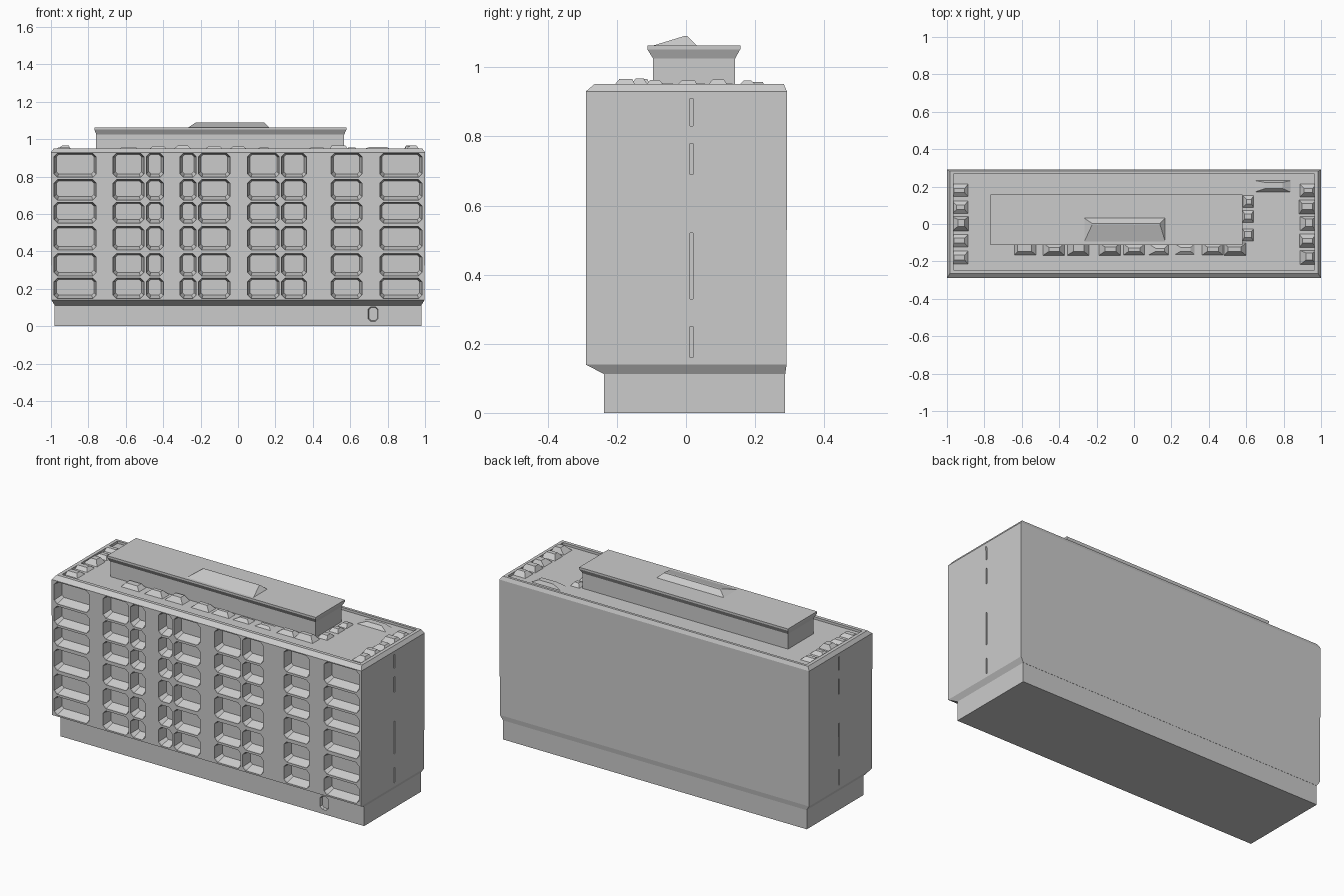
import bpy, bmesh, random
from mathutils import Vector

if "Cube" in bpy.data.objects:
    bpy.data.objects.remove(bpy.data.objects["Cube"])

random.seed(4)


def finish(bm, name, hidden=False):
    bmesh.ops.recalc_face_normals(bm, faces=bm.faces)
    me = bpy.data.meshes.new(name)
    bm.to_mesh(me)
    bm.free()
    ob = bpy.data.objects.new(name, me)
    bpy.context.collection.objects.link(ob)
    if hidden:
        ob.hide_render = True
        ob.hide_viewport = True
        ob.display_type = 'WIRE'
    return ob


def loft(bm, rings):
    """Skin a closed solid through rings of equal point count."""
    vs = [[bm.verts.new(p) for p in r] for r in rings]
    n = len(vs[0])
    for a, b in zip(vs, vs[1:]):
        for i in range(n):
            bm.faces.new((a[i], a[(i + 1) % n], b[(i + 1) % n], b[i]))
    bm.faces.new(vs[0][::-1])
    bm.faces.new(vs[-1])


def ring(x0, x1, y0, y1, z):
    return [(x0, y0, z), (x1, y0, z), (x1, y1, z), (x0, y1, z)]


def stack(bm, *levels):
    loft(bm, [ring(*l) for l in levels])


def octagon(x0, x1, z0, z1, y, c):
    return [(x0 + c, y, z0), (x1 - c, y, z0), (x1, y, z0 + c), (x1, y, z1 - c),
            (x1 - c, y, z1), (x0 + c, y, z1), (x0, y, z1 - c), (x0, y, z0 + c)]


def cut(target, cutter):
    m = target.modifiers.new(cutter.name, 'BOOLEAN')
    m.operation = 'DIFFERENCE'
    m.solver = 'EXACT'
    m.object = cutter


# Main block with chamfered front eaves and skirt
bm = bmesh.new()
stack(bm, (-.98, .98, -.237, .287, .112), (-.998, .998, -.29, .291, .14),
      (-1, 1, -.29, .292, .93), (-.985, .985, -.265, .283, .951))
body = finish(bm, "main_block")

# Set-back plinth
bm = bmesh.new()
stack(bm, (-.98, .98, -.237, .286, 0), (-.98, .98, -.237, .286, .12))
plinth = finish(bm, "plinth")

# Balcony recesses: paired and single columns over six floors
cols = [(-.985, -.757), (-.67, -.502), (-.492, -.397), (-.312, -.222),
        (-.213, -.042), (.05, .222), (.232, .367), (.497, .664), (.757, .985)]
rows = [(.147, .258), (.268, .389), (.407, .534), (.551, .663), (.673, .785), (.795, .926)]
bm = bmesh.new()
for x0, x1 in cols:
    for z0, z1 in rows:
        loft(bm, [octagon(x0, x1, z0, z1, -.32, .018),
                  octagon(x0 + .002, x1 - .002, z0 + .002, z1 - .002, -.28, .018),
                  octagon(x0 + .014, x1 - .014, z0 + .02, z1 - .008, -.235, .012)])
cut(body, finish(bm, "balcony_cutter", True))

# Sunken roof, leaving a thin parapet
bm = bmesh.new()
stack(bm, (-.965, .965, -.245, .268, .937), (-.965, .965, -.245, .268, 1.0))
cut(body, finish(bm, "roof_cutter", True))

# Narrow stair-window slits in both end walls
bm = bmesh.new()
for s in (-1, 1):
    for z0, z1 in ((.16, .25), (.33, .52), (.69, .78), (.83, .91)):
        xa, xb = sorted((s * .98, s * 1.02))
        stack(bm, (xa, xb, .012, .02, z0), (xa, xb, .012, .02, z1))
cut(body, finish(bm, "slit_cutter", True))

# Small entrance recess in the plinth
bm = bmesh.new()
loft(bm, [octagon(.69, .755, .02, .11, -.26, .015), octagon(.70, .745, .03, .10, -.222, .012)])
cut(plinth, finish(bm, "entrance_cutter", True))

# Penthouse with a flared roof slab
bm = bmesh.new()
stack(bm, (-.758, .568, -.095, .142, .93), (-.758, .568, -.095, .142, 1.025),
      (-.768, .58, -.112, .157, 1.052), (-.768, .58, -.112, .157, 1.063))
finish(bm, "penthouse")

# Sloped skylight hatch on the penthouse
bm = bmesh.new()
stack(bm, (-.27, .17, -.104, .034, 1.06), (-.225, .14, -.006, .004, 1.09))
finish(bm, "skylight_hatch")

# Ragged low roof planting along both ends and in front of the penthouse
def clump(bm, x, y, w, d, h):
    j = lambda a: random.uniform(-a, a)
    stack(bm, (x - w / 2, x + w / 2, y - d / 2, y + d / 2, .93),
          (x - w * .2 + j(w * .15), x + w * .25, y - d * .15, y + d * .2 + j(d * .15), .937 + h))


bm = bmesh.new()
for s in (-1, 1):
    for i in range(5):
        clump(bm, s * .93, -.18 + i * .09, .1, .085, random.uniform(.014, .03))
for x in (-.58, -.43, -.30, -.13, 0, .13, .27, .42, .54):
    clump(bm, x, -.135, .13, .075, random.uniform(.012, .03))
for y in (-.06, .04, .12):
    clump(bm, .61, y, .07, .08, .018)
clump(bm, .74, .2, .22, .07, .02)
finish(bm, "roof_planting")
